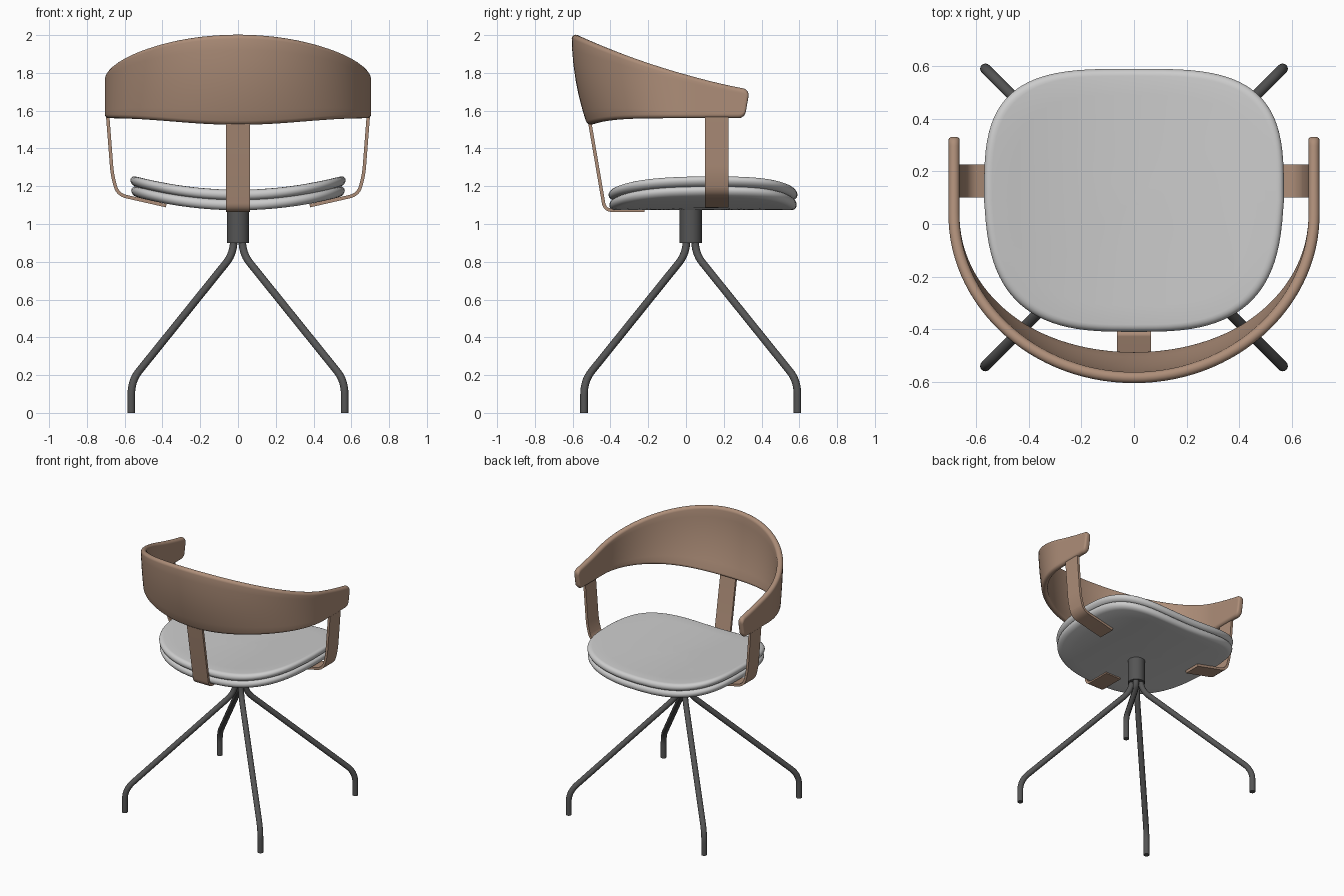
import bpy, bmesh
from math import sin, cos, pi, sqrt, copysign
from mathutils import Vector

if "Cube" in bpy.data.objects:
    bpy.data.objects.remove(bpy.data.objects["Cube"])


def material(name, c):
    m = bpy.data.materials.new(name)
    m.diffuse_color = (*c, 1)
    m.use_nodes = True
    m.node_tree.nodes["Principled BSDF"].inputs["Base Color"].default_value = m.diffuse_color
    return m


WOOD = material("wood", (0.42, 0.27, 0.19))
METAL = material("dark_metal", (0.09, 0.09, 0.09))


def finish(name, rings, mat=None, caps=True, angle=40):
    """Skin a list of closed rings into a capped solid."""
    bm = bmesh.new()
    vs = [[bm.verts.new(p) for p in r] for r in rings]
    n = len(vs[0])
    for a, b in zip(vs, vs[1:]):
        for i in range(n):
            bm.faces.new((a[i], a[(i + 1) % n], b[(i + 1) % n], b[i]))
    if caps:
        bm.faces.new(vs[0])
        bm.faces.new(vs[-1])
    bmesh.ops.recalc_face_normals(bm, faces=bm.faces)
    me = bpy.data.meshes.new(name)
    bm.to_mesh(me)
    bm.free()
    ob = bpy.data.objects.new(name, me)
    bpy.context.collection.objects.link(ob)
    if mat:
        me.materials.append(mat)
    bpy.ops.object.select_all(action='DESELECT')
    ob.select_set(True)
    bpy.context.view_layer.objects.active = ob
    bpy.ops.object.shade_smooth_by_angle(angle=angle * pi / 180)
    return ob


def fillet(pts, radii, steps=8):
    """Round the inner corners of a path with quadratic arcs."""
    pts = [Vector(p) for p in pts]
    out = [pts[0]]
    for a, p, b, r in zip(pts, pts[1:], pts[2:], radii):
        s, e = p + (a - p).normalized() * r, p + (b - p).normalized() * r
        for i in range(steps + 1):
            t = i / steps
            out.append(s * (1 - t) ** 2 + p * 2 * t * (1 - t) + e * t * t)
    return out + [pts[-1]]


def sweep(name, path, side, section, mat):
    """Sweep a (side, normal) section along a planar path."""
    side = Vector(side).normalized()
    rings = []
    for i, p in enumerate(path):
        d = path[min(i + 1, len(path) - 1)] - path[max(i - 1, 0)]
        nrm = side.cross(d).normalized()
        rings.append([p + side * u + nrm * v for u, v in section])
    return finish(name, rings, mat)


# Seat: two padded layers, curved up at the sides
CY, BEND = 0.09, 0.24


def seat_outline(n=96):
    pts = []
    for i in range(n):
        a = 2 * pi * i / n
        c, s = cos(a), sin(a)
        e = 2 / (3.4 if s > 0 else 3.0)
        y = copysign(abs(s) ** e, s) * 0.5
        x = copysign(abs(c) ** e, c) * 0.57 * (1 - 0.06 * max(0, -y) / 0.5)
        pts.append((x, y))
    return pts


def seat_layer(name, z0, thick, inset):
    r = thick / 2
    prof = [(s, 0) for s in (0.02, 0.2, 0.4, 0.6, 0.8)]
    for i in range(11):
        a = -pi / 2 + pi * i / 10
        prof.append((1 - (inset + r * (1 - cos(a))) / 0.5, r + r * sin(a)))
    prof += [(s, thick) for s in (0.8, 0.6, 0.4, 0.2, 0.02)]
    rings = [[(x * s, CY + y * s, z0 + z + BEND * (x * s) ** 2)
              for x, y in seat_outline()] for s, z in prof]
    finish(name, rings)


seat_layer("seat_shell", 1.073, 0.056, 0.004)
seat_layer("seat_cushion", 1.127, 0.054, 0.0)

# Backrest: leaning U-shaped band with rounded rim and ends
END, START, HALF, TH = 0.335, 0.03, 0.705, 0.042


def plan(t, z):
    """Outer surface point and outward normal, t in -1..1 (0 = middle of back)."""
    f = max(0, min(1, (z - 1.53) / 0.47))
    b = START + 0.525 + 0.08 * (1 - (1 - f) ** 2)
    sg, t = (1 if t >= 0 else -1), abs(t)
    if t > 0.75:
        y = START + (t - 0.75) / 0.25 * (END - START + (z - 1.70) * 0.17)
        return Vector((sg * HALF, y, z)), Vector((sg, 0, 0))
    a = t / 0.75 * pi / 2
    return (Vector((sg * HALF * sin(a), START - b * cos(a), z)),
            Vector((sg * sin(a) / HALF, -cos(a) / b, 0)).normalized())


ends = [1 - 0.25 * d / (END - START) for d in (0, .002, .006, .012, .02, .03, .04, .06)]
ts = ends[::-1]
ts = [-t for t in ends] + [-0.94 + 1.88 * i / 72 for i in range(73)] + ts
rings = []
for t in sorted(set(ts)):
    p, _ = plan(t, 2.0)
    e = (1 - abs(t)) / 0.25 * (END - START)
    R, k = 0.035, 0.012
    cut = R - sqrt(R * R - max(0, R - e) ** 2)
    w = TH / 2 - (k - sqrt(k * k - max(0, k - e) ** 2))
    top = 1.79 - 0.26 * p.y + 0.15 * p.y ** 2 - cut
    bot = 1.56 - 0.035 * cos(pi / 2 * min(1, abs(p.x) / HALF)) ** 2 + cut
    sec = [(w * cos(pi * i / 8), top - w + w * sin(pi * i / 8)) for i in range(9)]
    sec += [(-w, top + (bot - top) * i / 6) for i in range(1, 6)]
    sec += [(-w * cos(pi * i / 8), bot + w - w * sin(pi * i / 8)) for i in range(9)]
    sec += [(w, bot + (top - bot) * i / 6) for i in range(1, 6)]
    ring = []
    for u, z in sec:
        q, n = plan(t, z)
        ring.append(q + n * (u - TH / 2))
    rings.append(ring)
finish("backrest", rings, WOOD, angle=50)


# Straps joining the backrest to the underside of the seat
def strap_section(w, h=0.009):
    return [(-w, -h), (w, -h), (w, h), (-w, h)]


for sg, label in ((1, "right"), (-1, "left")):
    path = fillet([(sg * 0.692, 0.163, 1.60), (sg * 0.665, 0.163, 1.25),
                   (sg * 0.635, 0.163, 1.155), (sg * 0.38, 0.163, 1.097)], (0.06, 0.045))
    sweep(label + "_strap", path, (0, 1, 0), strap_section(0.063), WOOD)
path = fillet([(0, -0.515, 1.57), (0, -0.43, 1.073), (0, -0.22, 1.073)], (0.04,))
sweep("back_strap", path, (1, 0, 0), strap_section(0.064), WOOD)


# Swivel stem and four bent tube legs
def circle(r, n):
    return [(r * cos(2 * pi * i / n), r * sin(2 * pi * i / n)) for i in range(n)]


LY = 0.025
sweep("stem", [Vector((0, LY, 0.9)), Vector((0, LY, 1.085))], (1, 0, 0), circle(0.059, 32), METAL)
for sx, a in ((1, "right"), (-1, "left")):
    for sy, b in ((1, "rear"), (-1, "front")):
        prof = [(0.022, 0.95), (0.022, 0.845), (0.565, 0.17), (0.565, 0.0)]
        path = fillet([(sx * d, LY + sy * d, z) for d, z in prof], (0.075, 0.075))
        sweep(f"{b}_{a}_leg", path, (sx, -sy, 0), circle(0.02, 16), METAL)
